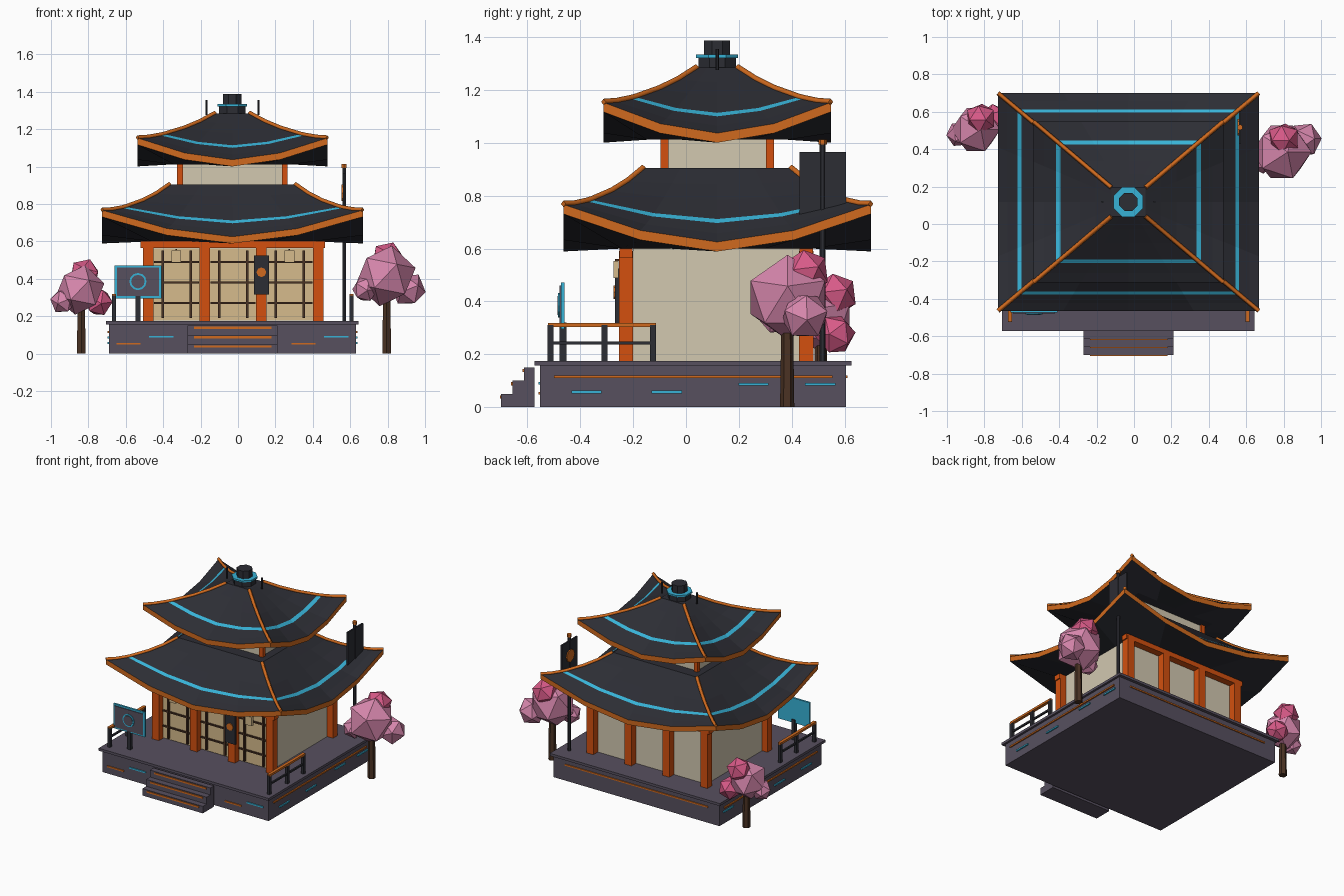
import bpy, bmesh, math
from mathutils import Vector

if "Cube" in bpy.data.objects:
    bpy.data.objects.remove(bpy.data.objects["Cube"])

CX, CY = -0.03, 0.118          # centre of the building


def material(name, code):
    m = bpy.data.materials.new(name)
    rgb = [int(code[i:i + 2], 16) / 255 for i in (0, 2, 4)]
    m.diffuse_color = [c / 12.92 if c < 0.04 else ((c + 0.055) / 1.055) ** 2.4 for c in rgb] + [1]
    m.use_nodes = True
    m.node_tree.nodes["Principled BSDF"].inputs["Base Color"].default_value = m.diffuse_color
    return m


DARK = material("charcoal", "2c2d34")
SLATE = material("slate", "57505f")
PILLAR = material("vermilion", "d3500f")
TRIM = material("orange_trim", "d06a1e")
CYAN = material("cyan", "37b2d6")
WALL = material("plaster", "d2c8b0")
TAN = material("paper_tan", "d6bb8c")
BROWN = material("brown", "4a3223")
PINK = material("blossom_pink", "d686ac")
ROSE = material("blossom_rose", "d85a88")


def finish(name, bm, *mats):
    me = bpy.data.meshes.new(name)
    bm.to_mesh(me)
    bm.free()
    for m in mats:
        me.materials.append(m)
    ob = bpy.data.objects.new(name, me)
    bpy.context.collection.objects.link(ob)
    return ob


def box(name, mat, x0, x1, y0, y1, z0, z1):
    bm = bmesh.new()
    bmesh.ops.create_cube(bm, size=1)
    for v in bm.verts:
        v.co = ((x0 + x1) / 2 + v.co.x * (x1 - x0), (y0 + y1) / 2 + v.co.y * (y1 - y0),
                (z0 + z1) / 2 + v.co.z * (z1 - z0))
    return finish(name, bm, mat)


def cyl(name, mat, loc, r, h, n=8, rot=(0, 0, 0), r2=None):
    bm = bmesh.new()
    bmesh.ops.create_cone(bm, cap_ends=True, segments=n, radius1=r,
                          radius2=r if r2 is None else r2, depth=h)
    ob = finish(name, bm, mat)
    ob.location, ob.rotation_euler = loc, rot
    return ob


def roof(name, hx, hy, eave, lift, top, s_top, soffit):
    """Curved hip roof: sagging eaves, cut stripe, orange edge band, hip ridges."""
    ts = [-1, -0.5, 0, 0.5]
    around = [(t, -1) for t in ts] + [(1, t) for t in ts] + \
             [(-t, 1) for t in ts] + [(-1, -t) for t in ts]
    rings = [0, 0.14, 0.29, 0.345, 0.6, 0.8, 1]

    def point(a, b, u, dz=0):
        s = 1 - u * (1 - s_top)
        t = min(abs(a), abs(b))
        z = eave + (top - eave) * u ** 1.1 + lift * (1 - u) ** 1.6 * t ** 1.7
        return Vector((CX + a * hx * s, CY + b * hy * s, z + dz))

    bm = bmesh.new()
    inner = [bm.verts.new((CX + a * hx * 0.62, CY + b * hy * 0.62, soffit)) for a, b in around]
    loops = [inner, [bm.verts.new(point(a, b, 0, -0.036)) for a, b in around]]
    loops += [[bm.verts.new(point(a, b, u)) for a, b in around] for u in rings]
    n = len(around)
    for k in range(len(loops) - 1):
        for i in range(n):
            j = (i + 1) % n
            f = bm.faces.new((loops[k][i], loops[k][j], loops[k + 1][j], loops[k + 1][i]))
            f.material_index = {1: 1, 4: 2}.get(k, 0)   # edge band, stripe
    bm.faces.new(loops[-1])
    bm.faces.new(inner[::-1])
    bmesh.ops.recalc_face_normals(bm, faces=bm.faces)
    finish(name, bm, DARK, TRIM, CYAN)
    # hip ridges
    cu = bpy.data.curves.new(name + "_ridges", 'CURVE')
    cu.dimensions, cu.bevel_depth, cu.bevel_resolution = '3D', 0.012, 0
    cu.use_fill_caps = True
    for a in (-1, 1):
        for b in (-1, 1):
            sp = cu.splines.new('POLY')
            sp.points.add(len(rings) - 1)
            for p, u in zip(sp.points, rings):
                p.co = (*point(a, b, u, 0.002), 1)
    cu.materials.append(TRIM)
    bpy.context.collection.objects.link(bpy.data.objects.new(name + "_ridges", cu))


# platform and steps
box("platform", SLATE, -0.69, 0.63, -0.552, 0.605, 0, 0.157)
box("platform_cap", SLATE, -0.707, 0.645, -0.573, 0.626, 0.157, 0.175)
for i in range(3):
    y, z = -0.70 + i * 0.043, 0.05 * (i + 1)
    box("step", SLATE, -0.27, 0.21, y, -0.573, z - 0.05, z)
    box("step_strip", TRIM, -0.235, 0.18, y - 0.005, y + 0.001, z - 0.018, z - 0.006)

# inlaid light strips on the platform
for x, z, m in ((-0.585, 0.053, TRIM), (-0.41, 0.09, CYAN), (0.35, 0.053, TRIM), (0.525, 0.09, CYAN)):
    box("front_strip", m, x - 0.065, x + 0.065, -0.559, -0.551, z - 0.005, z + 0.005)
for x in (-0.694, 0.634):
    box("side_line", TRIM, x - 0.005, x + 0.005, -0.5, 0.555, 0.11, 0.12)
    for y, z in ((-0.377, 0.057), (-0.073, 0.057), (0.255, 0.087), (0.508, 0.087)):
        box("side_strip", CYAN, x - 0.005, x + 0.005, y - 0.057, y + 0.057, z - 0.005, z + 0.005)
box("back_line", TRIM, -0.6, 0.54, 0.604, 0.612, 0.11, 0.12)

# lower storey
box("lower_wall", WALL, -0.465, 0.41, -0.2, 0.43, 0.175, 0.6)
for y in (-0.227, 0.455):
    for x in (-0.48, -0.177, 0.125, 0.428):
        box("pillar", PILLAR, x - 0.028, x + 0.028, y - 0.027, y + 0.027, 0.175, 0.59)
    box("beam", PILLAR, -0.52, 0.465, y - 0.025, y + 0.025, 0.565, 0.601)

# screens with lattice between the front pillars
for x in (-0.328, -0.026, 0.277):
    box("screen", TAN, x - 0.123, x + 0.123, -0.208, -0.199, 0.18, 0.56)
    for dx in (-0.075, 0.075):
        box("lattice_upright", BROWN, x + dx - 0.007, x + dx + 0.007, -0.222, -0.207, 0.19, 0.55)
    for z in (0.27, 0.38, 0.49):
        box("lattice_bar", BROWN, x - 0.12, x + 0.12, -0.219, -0.207, z - 0.005, z + 0.005)

# hanging lamps and pillar plaque
for x in (-0.33, 0.275):
    box("lamp", TAN, x - 0.026, x + 0.026, -0.275, -0.255, 0.488, 0.552)
    box("lamp_hanger", BROWN, x - 0.004, x + 0.004, -0.268, -0.2, 0.552, 0.56)
box("plaque", DARK, 0.085, 0.165, -0.268, -0.25, 0.315, 0.525)
cyl("plaque_disc", TRIM, (0.125, -0.27, 0.435), 0.026, 0.008, 8, (math.pi / 2, 0, 0))

# roofs and upper storey
roof("lower_roof", 0.697, 0.582, 0.625, 0.142, 0.905, 0.48, 0.6)
box("upper_wall", WALL, CX - 0.28, CX + 0.28, CY - 0.2, CY + 0.2, 0.88, 1.03)
for sx in (-1, 1):
    for sy in (-1, 1):
        x, y = CX + sx * 0.28, CY + sy * 0.2
        box("upper_pillar", PILLAR, x - 0.015, x + 0.015, y - 0.015, y + 0.015, 0.88, 1.03)
roof("upper_roof", 0.508, 0.43, 1.037, 0.116, 1.285, 0.18, 1.012)

# finial and spikes
for name, m, r, z0, z1 in (("finial_base", DARK, 0.077, 1.265, 1.322),
                           ("finial_ring", CYAN, 0.086, 1.322, 1.334),
                           ("finial_top", DARK, 0.053, 1.334, 1.388)):
    cyl(name, m, (CX, CY, (z0 + z1) / 2), r, z1 - z0, 8, (0, 0, math.pi / 8))
for s in (-1, 1):
    cyl("spike", DARK, (CX + s * 0.139, CY, 1.315), 0.006, 0.08, 6)

# side railings
for x in (-0.662, 0.607):
    for y in (-0.513, -0.308, -0.125):
        box("rail_post", DARK, x - 0.011, x + 0.011, y - 0.011, y + 0.011, 0.175, 0.31)
    box("rail_mid", DARK, x - 0.006, x + 0.006, -0.51, -0.125, 0.237, 0.249)
    box("rail_top", TRIM, x - 0.011, x + 0.011, -0.522, -0.114, 0.303, 0.318)

# notice board with ring emblem
box("board_post", DARK, -0.548, -0.522, -0.478, -0.452, 0.175, 0.32)
box("board", CYAN, -0.66, -0.41, -0.474, -0.46, 0.295, 0.472)
box("board_face", SLATE, -0.648, -0.422, -0.479, -0.473, 0.307, 0.46)
cyl("emblem_ring", CYAN, (-0.535, -0.481, 0.385), 0.046, 0.006, 12, (math.pi / 2, 0, 0))
cyl("emblem_core", SLATE, (-0.535, -0.484, 0.385), 0.036, 0.006, 12, (math.pi / 2, 0, 0))

# banner on a pole
cyl("banner_pole", DARK, (0.567, 0.517, 0.585), 0.011, 0.82, 6)
cyl("pole_cap", TRIM, (0.567, 0.517, 1.003), 0.016, 0.02, 6)
box("banner", DARK, 0.561, 0.573, 0.43, 0.605, 0.725, 0.965)
cyl("banner_disc", TRIM, (0.558, 0.517, 0.86), 0.045, 0.008, 8, (0, math.pi / 2, 0))


# blossom trees
def tree(x, y, h, blobs):
    cyl("trunk", BROWN, (x, y, h / 2), 0.027, h, 6, r2=0.022)
    for i, (bx, by, bz, r, m) in enumerate(blobs):
        bm = bmesh.new()
        bmesh.ops.create_icosphere(bm, subdivisions=1, radius=r)
        ob = finish("blossom", bm, m)
        ob.location, ob.rotation_euler = (bx, by, bz), (0.3 * i, 0.2, 0.7 * i)


tree(0.795, 0.383, 0.34, ((0.79, 0.385, 0.415, 0.165, PINK), (0.80, 0.455, 0.51, 0.09, ROSE),
                          (0.91, 0.45, 0.345, 0.095, PINK), (0.68, 0.34, 0.345, 0.072, PINK)))
tree(-0.838, 0.51, 0.28, ((-0.845, 0.505, 0.34, 0.135, PINK), (-0.82, 0.565, 0.425, 0.085, ROSE),
                          (-0.935, 0.48, 0.28, 0.07, PINK), (-0.745, 0.565, 0.275, 0.078, ROSE)))
